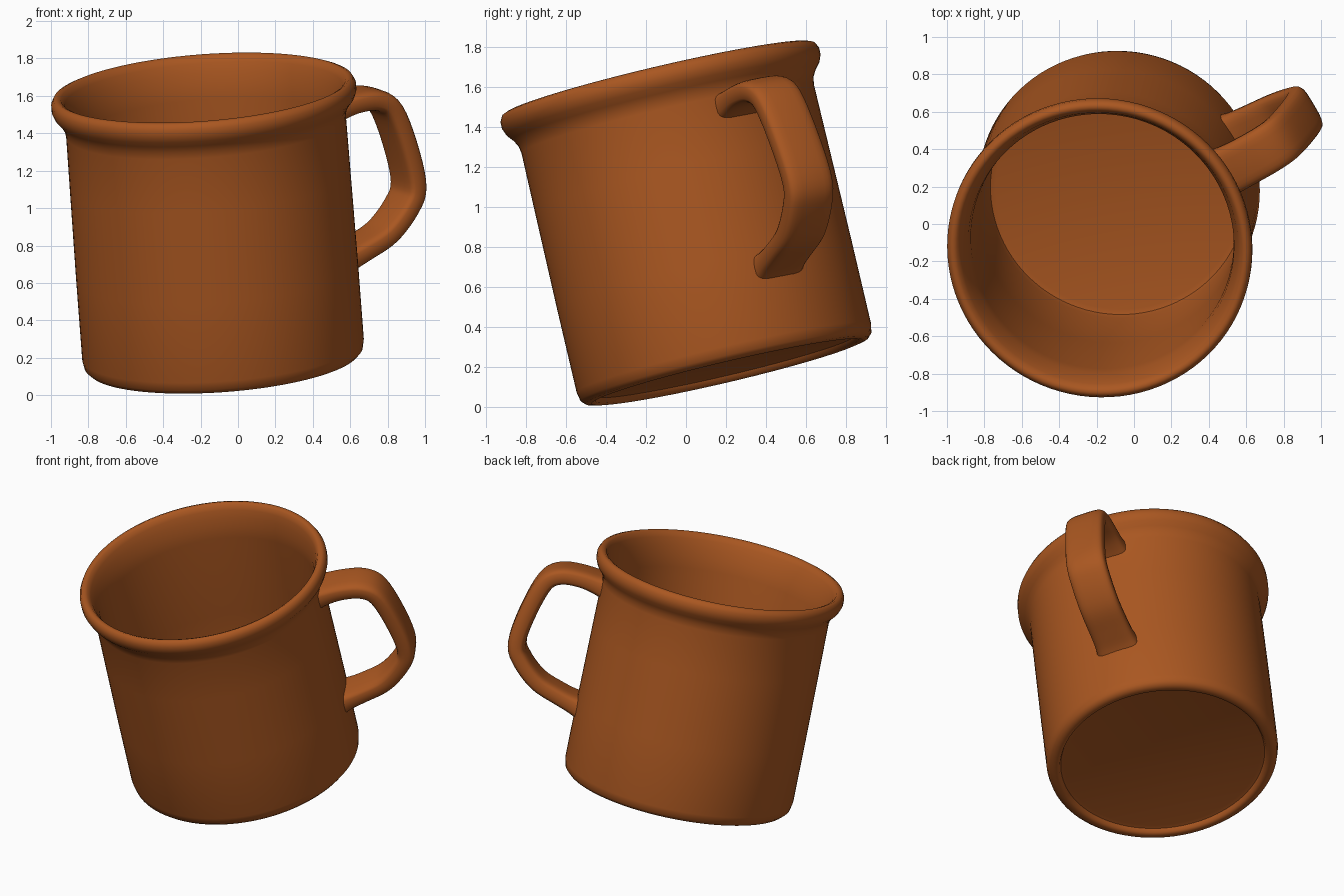
import bpy, bmesh, math
from mathutils import Vector, Matrix

if "Cube" in bpy.data.objects:
    bpy.data.objects.remove(bpy.data.objects["Cube"])

# Leaning mug frame: axis, handle direction, handle width direction
axis = Vector((-0.074, -0.228, 0.971)).normalized()
side = Vector((0.847, 0.499, 0.0))
side = (side - axis * side.dot(axis)).normalized()
across = axis.cross(side)
frame = Matrix((side, across, axis)).transposed().to_4x4()
frame.translation = Vector((-0.075, 0.205, 0.178))

clay = bpy.data.materials.new("orange_clay")
clay.diffuse_color = (0.40, 0.095, 0.015, 1)
clay.use_nodes = True
clay.node_tree.nodes["Principled BSDF"].inputs["Base Color"].default_value = clay.diffuse_color


def finish(bm, name, angle):
    bmesh.ops.recalc_face_normals(bm, faces=bm.faces)
    mesh = bpy.data.meshes.new(name)
    bm.to_mesh(mesh)
    bm.free()
    mesh.materials.append(clay)
    ob = bpy.data.objects.new(name, mesh)
    bpy.context.collection.objects.link(ob)
    ob.matrix_world = frame
    bpy.ops.object.select_all(action='DESELECT')
    ob.select_set(True)
    bpy.context.view_layer.objects.active = ob
    bpy.ops.object.shade_smooth_by_angle(angle=math.radians(angle))
    return ob


def skin(bm, rings, closed=True):
    for a, b in zip(rings, rings[1:]):
        n = len(a)
        for i in range(n):
            j = (i + 1) % n
            bm.faces.new((a[i], a[j], b[j], b[i]))


def smooth_path(pts, steps):
    # Catmull-Rom interpolation
    p = [Vector(q) for q in pts]
    p = [2 * p[0] - p[1]] + p + [2 * p[-1] - p[-2]]
    out = []
    for i in range(1, len(p) - 2):
        a, b, c, d = p[i - 1:i + 3]
        for k in range(steps):
            t = k / steps
            out.append(0.5 * (2 * b + (c - a) * t + (2 * a - 5 * b + 4 * c - d) * t * t
                              + (3 * b - a - 3 * c + d) * t ** 3))
    return out + [p[-2]]


# Mug body: one lathed profile (radius, height), underside to inner floor
profile = [(0.64, 0.035), (0.665, 0.03), (0.675, 0.005), (0.695, -0.002), (0.725, 0.004),
           (0.746, 0.025), (0.755, 0.07), (0.755, 0.5), (0.752, 1.0), (0.75, 1.30),
           (0.757, 1.34), (0.778, 1.375), (0.803, 1.405), (0.817, 1.44), (0.817, 1.475),
           (0.803, 1.502), (0.783, 1.51), (0.763, 1.50), (0.745, 1.47), (0.73, 1.42),
           (0.712, 1.36), (0.705, 1.28), (0.70, 0.7), (0.698, 0.12), (0.688, 0.085),
           (0.66, 0.075)]
bm = bmesh.new()
N = 96
rings = [[bm.verts.new((r * math.cos(math.tau * i / N), r * math.sin(math.tau * i / N), s))
          for i in range(N)] for r, s in profile]
skin(bm, rings)
bm.faces.new(rings[0])     # underside disc
bm.faces.new(rings[-1])    # inner floor
finish(bm, "mug_body", 50)

# Handle: rounded strap swept along a smooth path (distance out, height)
path = smooth_path([(0.725, 1.25), (0.88, 1.275), (1.02, 1.265), (1.11, 1.19), (1.18, 0.97),
                    (1.21, 0.76), (1.16, 0.65), (1.03, 0.53), (0.87, 0.465), (0.725, 0.42)], 5)
bm = bmesh.new()
M = 24
rings = []
for k, p in enumerate(path):
    t = (path[min(k + 1, len(path) - 1)] - path[max(k - 1, 0)]).normalized()
    end = abs(2 * k / (len(path) - 1) - 1) ** 12
    half_w, half_t = 0.13 + 0.012 * end, 0.058 + 0.015 * end
    ring = []
    for i in range(M):
        c, s = math.cos(math.tau * i / M), math.sin(math.tau * i / M)
        w = half_w * math.copysign(abs(c) ** 0.55, c)
        h = half_t * math.copysign(abs(s) ** 0.55, s)
        ring.append(bm.verts.new((p.x - t.y * h, w, p.y + t.x * h)))
    rings.append(ring)
skin(bm, rings)
bm.faces.new(rings[0])
bm.faces.new(rings[-1])
finish(bm, "handle", 60)
